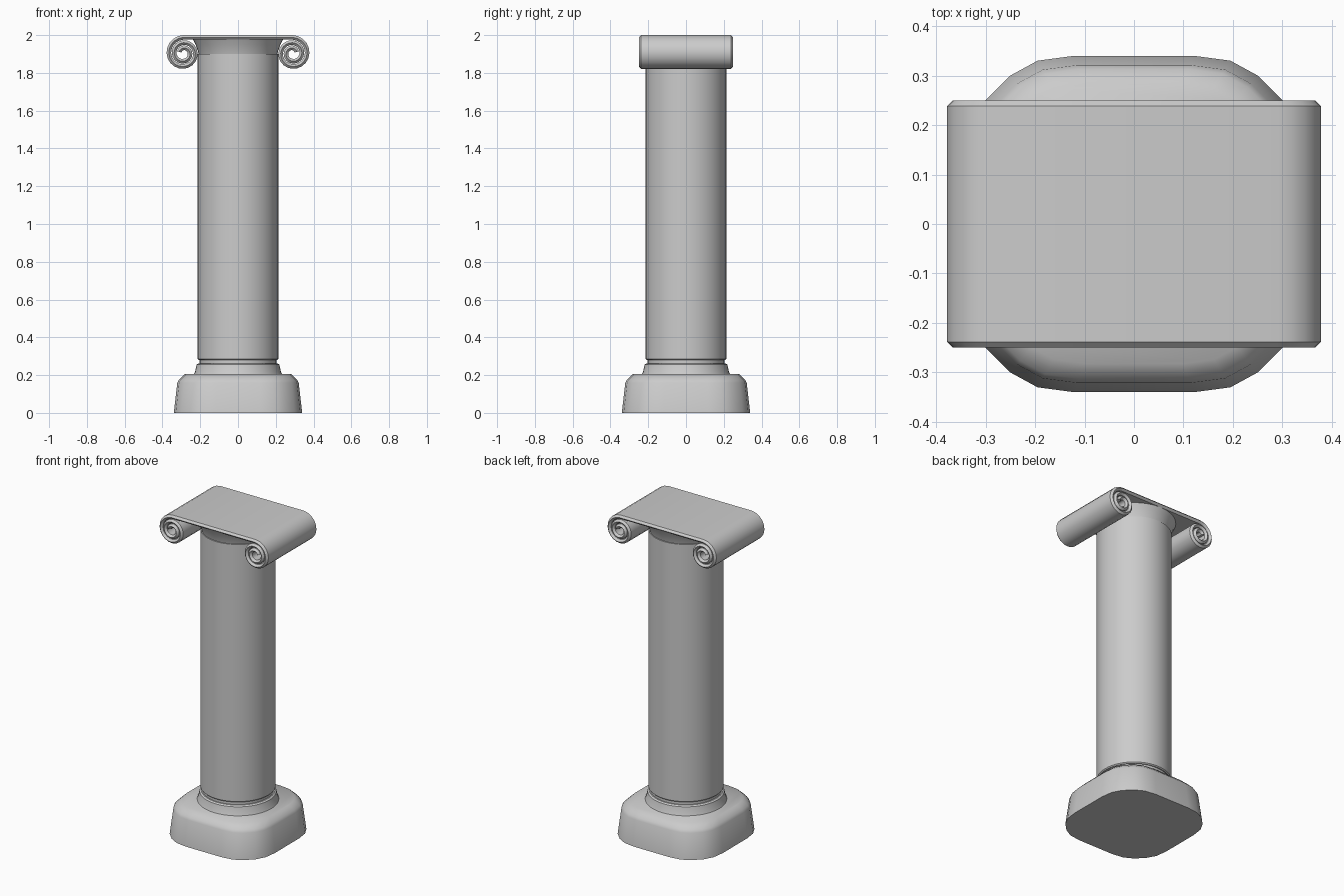
import bpy, bmesh, math

cube = bpy.data.objects.get("Cube")
if cube:
    bpy.data.objects.remove(cube, do_unlink=True)

stone = bpy.data.materials.new("grey_stone")
stone.use_nodes = True
GREY = (0.6, 0.6, 0.6, 1)
stone.diffuse_color = GREY
stone.node_tree.nodes["Principled BSDF"].inputs["Base Color"].default_value = GREY


def smooth(obj, angle):
    bpy.ops.object.select_all(action="DESELECT")
    obj.select_set(True)
    bpy.context.view_layer.objects.active = obj
    bpy.ops.object.shade_smooth_by_angle(angle=math.radians(angle))


def loft(name, outline, profile, angle=35):
    """Stack scaled copies of a closed outline; profile holds (scale, z)."""
    bm = bmesh.new()
    rings = [[bm.verts.new((x * s, y * s, z)) for x, y in outline] for s, z in profile]
    n = len(outline)
    for low, high in zip(rings, rings[1:]):
        for i in range(n):
            j = (i + 1) % n
            bm.faces.new((low[i], low[j], high[j], high[i]))
    bm.faces.new(rings[0][::-1])
    bm.faces.new(rings[-1])
    mesh = bpy.data.meshes.new(name)
    bm.to_mesh(mesh)
    bm.free()
    mesh.materials.append(stone)
    obj = bpy.data.objects.new(name, mesh)
    bpy.context.collection.objects.link(obj)
    smooth(obj, angle)


# Square plinth with rounded corners
quarter = [(0.34, 0.12), (0.33, 0.195), (0.30, 0.25), (0.25, 0.30), (0.195, 0.33), (0.12, 0.34)]
outline = []
for k in range(4):
    c, s = round(math.cos(k * math.pi / 2)), round(math.sin(k * math.pi / 2))
    outline += [(x * c - y * s, x * s + y * c) for x, y in quarter]
loft("plinth", outline, [(1, 0), (0.945, 0.16), (0.92, 0.175), (0.83, 0.205)], 50)

# Round collar, groove, shaft and flared neck
circle = [(math.cos(a * math.tau / 48), math.sin(a * math.tau / 48)) for a in range(48)]
loft("collar", circle, [(0.235, 0.2), (0.228, 0.215), (0.219, 0.255), (0.21, 0.262)])
loft("groove", circle, [(0.203, 0.255), (0.203, 0.29)])
loft("shaft", circle, [(0.208, 0.28), (0.214, 0.286), (0.214, 1.9)])
loft("flared_neck", circle, [(0.208, 1.9), (0.212, 1.915), (0.225, 1.95), (0.24, 1.98)])

# Scroll band: a flat top that curls into a spiral at each end
STEPS, TURNS = 20, 2.2
right_curl = []
for i in range(int(STEPS * TURNS) + 1):
    turn = i / STEPS
    r = 0.084 - 0.028 * turn
    a = turn * math.tau
    right_curl.append((0.289 + r * math.sin(a), 1.904 + r * math.cos(a)))
path = [(-x, z) for x, z in right_curl[::-1]] + right_curl
curve = bpy.data.curves.new("scroll_band", "CURVE")
curve.dimensions = "2D"
curve.extrude = 0.238
curve.bevel_depth = 0.012
curve.bevel_resolution = 0
curve.use_fill_caps = True
spline = curve.splines.new("POLY")
spline.points.add(len(path) - 1)
for point, (x, z) in zip(spline.points, path):
    point.co = (x, z, 0, 1)
curve.materials.append(stone)
band = bpy.data.objects.new("scroll_band", curve)
band.rotation_euler.x = math.pi / 2
bpy.context.collection.objects.link(band)
bpy.ops.object.select_all(action="DESELECT")
band.select_set(True)
bpy.context.view_layer.objects.active = band
bpy.ops.object.convert(target="MESH")
smooth(bpy.context.view_layer.objects.active, 35)
